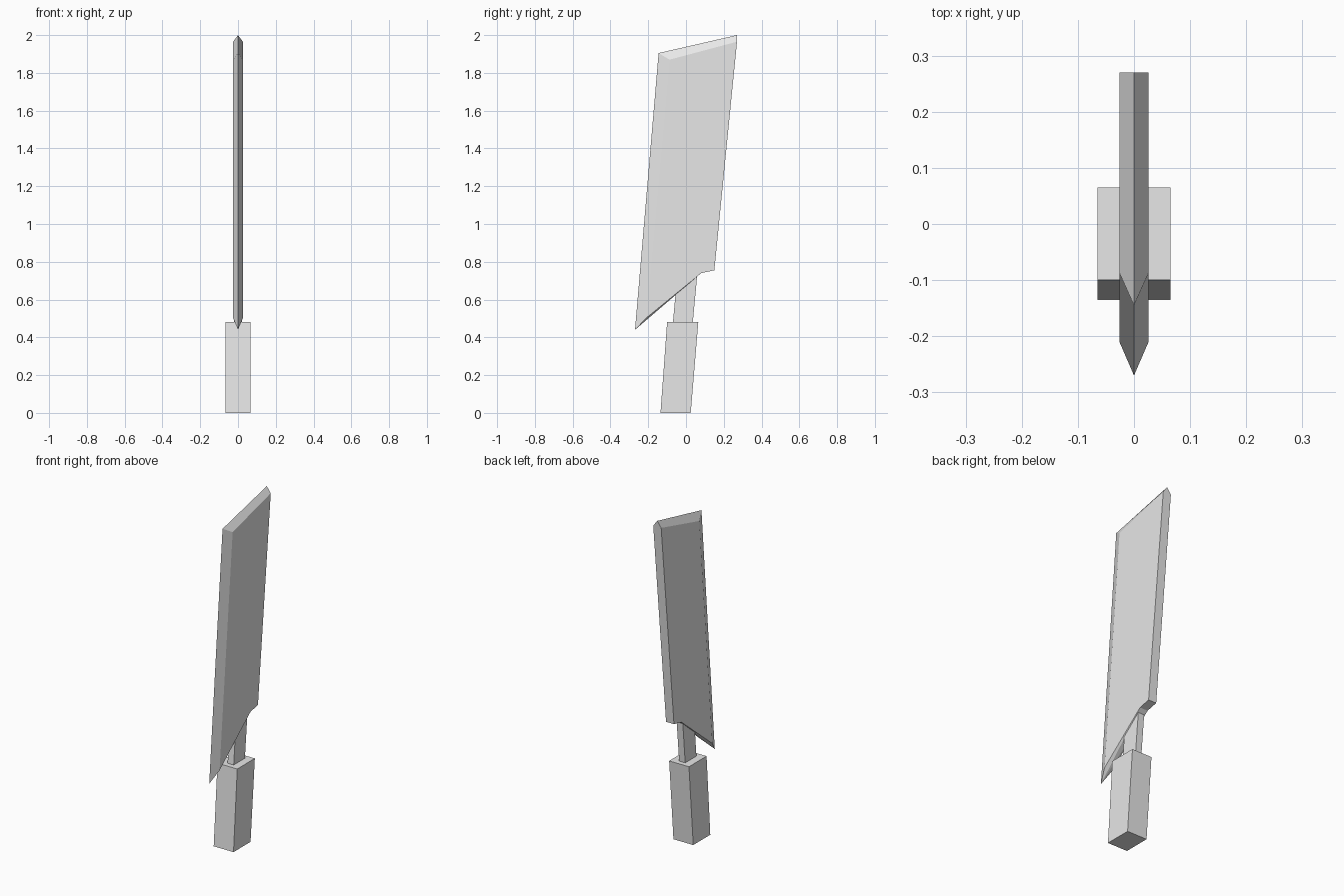
import bpy
import bmesh

cube = bpy.data.objects.get("Cube")
if cube:
    bpy.data.objects.remove(cube, do_unlink=True)

grey = bpy.data.materials.new("plain_grey")
grey.use_nodes = True
colour = (0.8, 0.8, 0.8, 1.0)
grey.diffuse_color = colour
grey.node_tree.nodes["Principled BSDF"].inputs["Base Color"].default_value = colour


def finish(name, bm):
    bmesh.ops.recalc_face_normals(bm, faces=bm.faces)
    mesh = bpy.data.meshes.new(name)
    bm.to_mesh(mesh)
    bm.free()
    mesh.materials.append(grey)
    obj = bpy.data.objects.new(name, mesh)
    bpy.context.collection.objects.link(obj)
    return obj


def slab(name, profile, half_width):
    """Extrude a (y, z) outline symmetrically across x."""
    bm = bmesh.new()
    left, right = ([bm.verts.new((s * half_width, y, z)) for y, z in profile]
                   for s in (1, -1))
    bm.faces.new(left)
    bm.faces.new(right[::-1])
    n = len(profile)
    for i in range(n):
        j = (i + 1) % n
        bm.faces.new((left[i], right[i], right[j], left[j]))
    return finish(name, bm)


def blade():
    """Flat sides with a bevelled cutting edge and a ridged slanted top."""
    bm = bmesh.new()
    tip, nose, peak = (bm.verts.new((0, y, z)) for y, z in
                       ((-0.27, 0.44), (-0.145, 1.905), (0.27, 2.0)))
    outline = ((-0.21, 0.503), (-0.087, 1.87), (0.27, 1.965),
               (0.15, 0.755), (0.08, 0.74))
    sides = [[bm.verts.new((s * 0.026, y, z)) for y, z in outline]
             for s in (1, -1)]
    for a, b, c, d, e in sides:
        bm.faces.new((a, b, c, d, e))     # flat side
        bm.faces.new((tip, nose, b, a))   # cutting edge bevel
        bm.faces.new((nose, peak, c, b))  # top bevel
        bm.faces.new((tip, a, e))         # underside bevel
    (_, _, c1, d1, e1), (_, _, c2, d2, e2) = sides
    bm.faces.new((peak, c1, d1, d2, c2))  # spine
    bm.faces.new((d1, e1, e2, d2))        # heel
    bm.faces.new((tip, e1, e2))           # underside
    return finish("blade", bm)


blade()
slab("tang", ((-0.07, 0.47), (0.035, 0.47), (0.06, 0.735), (-0.055, 0.635)), 0.02)
slab("handle", ((-0.135, 0.0), (0.025, 0.0), (0.065, 0.48), (-0.1, 0.48)), 0.065)
